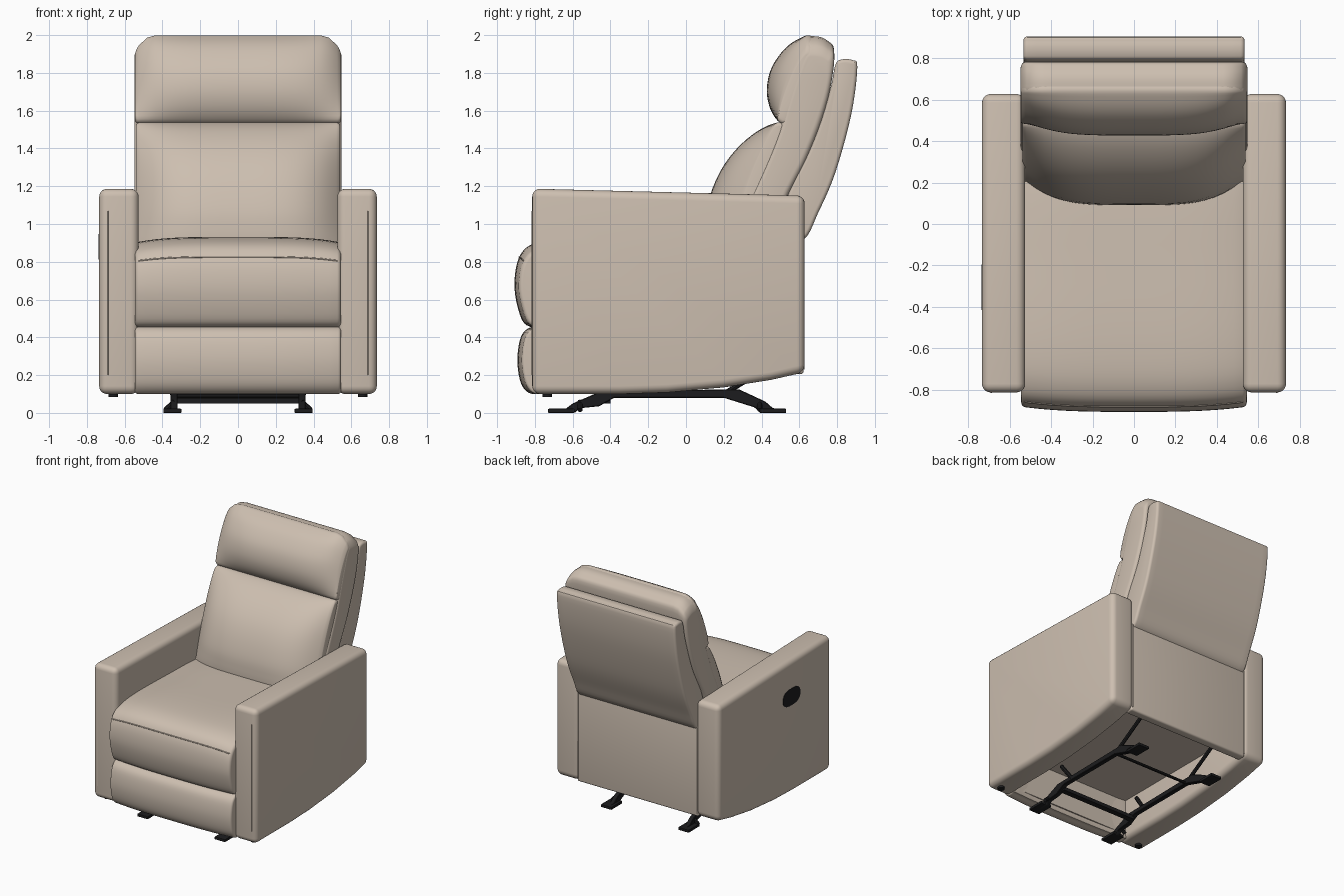
import bpy, bmesh, math
from mathutils import Vector

if "Cube" in bpy.data.objects:
    bpy.data.objects.remove(bpy.data.objects["Cube"], do_unlink=True)


def material(name, color, roughness):
    m = bpy.data.materials.new(name)
    m.use_nodes = True
    m.diffuse_color = (*color, 1)
    bsdf = m.node_tree.nodes["Principled BSDF"]
    bsdf.inputs["Base Color"].default_value = (*color, 1)
    bsdf.inputs["Roughness"].default_value = roughness
    return m


LEATHER = material("beige leather", (0.61, 0.52, 0.435), 0.6)
METAL = material("black metal", (0.012, 0.012, 0.013), 0.5)


def finish(name, bm, mat, angle=40):
    bmesh.ops.recalc_face_normals(bm, faces=bm.faces)
    mesh = bpy.data.meshes.new(name)
    bm.to_mesh(mesh)
    bm.free()
    mesh.materials.append(mat)
    ob = bpy.data.objects.new(name, mesh)
    bpy.context.collection.objects.link(ob)
    bpy.ops.object.select_all(action="DESELECT")
    ob.select_set(True)
    bpy.context.view_layer.objects.active = ob
    bpy.ops.object.shade_smooth_by_angle(angle=math.radians(angle))


def smooth_loop(points, steps=5):
    """Closed Catmull-Rom curve through 2D points."""
    pts = [Vector(p) for p in points]
    n, out = len(pts), []
    for i in range(n):
        a, b, c, d = (pts[(i + k) % n] for k in (-1, 0, 1, 2))
        for s in range(steps):
            t = s / steps
            out.append(0.5 * (2 * b + (c - a) * t + (2 * a - 5 * b + 4 * c - d) * t * t
                              + (3 * b - a - 3 * c + d) * t ** 3))
    return out


def ramp(value, lo, hi):
    return min(1, max(0, (value - lo) / (hi - lo)))


# Upholstery shaping: u runs 0 at the middle to 1 at either end
def plain(u, y, z):
    return y, z


def seat_crown(u, y, z):
    return (y + 0.025 * u ** 3 * ramp(-y, 0.5, 0.85),
            z - 0.03 * u ** 4 * ramp(z, 0.6, 0.9))


def round_top(u, y, z):
    return y, z - 0.085 * ramp(u, 0.78, 1) ** 2.5 * ramp(z, 1.6, 2.0)


def pinch(u, y, z):
    """Draw the pillow ends back to the slanted side seam."""
    seam = 0.35 + (z - 1.16) * 0.345
    y += 0.8 * u ** 4 * max(0, seam - y)
    return round_top(u, y, z)


def cushion(name, points, half, radius, shape):
    """Side profile (y, z) swept across x with rounded ends."""
    loop = smooth_loop(points)
    n = len(loop)
    area = sum(loop[i - 1].cross(loop[i]) for i in range(n))
    sign = 1 if area > 0 else -1
    inward = []
    for i in range(n):
        t = (loop[(i + 1) % n] - loop[i - 1]).normalized()
        inward.append(Vector((-t.y, t.x)) * sign)
    flat = half - radius
    stations = [(flat * k / 12, 0) for k in range(-12, 13)]
    ends = [(flat + radius * math.sin(a), radius * (1 - math.cos(a)))
            for a in (math.pi / 2 * k / 5 for k in range(1, 6))]
    stations = [(-x, d) for x, d in reversed(ends)] + stations + ends
    bm = bmesh.new()
    rings = [[bm.verts.new((x, *shape(abs(x) / half, *(p + v * d))))
              for p, v in zip(loop, inward)] for x, d in stations]
    for a, b in zip(rings, rings[1:]):
        for i in range(n):
            bm.faces.new((a[i - 1], a[i], b[i], b[i - 1]))
    bm.faces.new(rings[0])
    bm.faces.new(rings[-1])
    finish(name, bm, LEATHER)


def prism(name, points, x0, x1, mat, bevel=0.0, segments=4):
    """Side profile (y, z) extruded from x0 to x1 with bevelled edges."""
    bm = bmesh.new()
    face = bm.faces.new([bm.verts.new((x0, y, z)) for y, z in points])
    new = bmesh.ops.extrude_face_region(bm, geom=[face])["geom"]
    bmesh.ops.translate(bm, vec=(x1 - x0, 0, 0),
                        verts=[v for v in new if isinstance(v, bmesh.types.BMVert)])
    bmesh.ops.recalc_face_normals(bm, faces=bm.faces)
    if bevel:
        sharp = [e for e in bm.edges if e.calc_face_angle(0) > 0.5]
        bmesh.ops.bevel(bm, geom=sharp, offset=bevel, segments=segments,
                        profile=0.5, affect="EDGES", clamp_overlap=True)
    finish(name, bm, mat)


def box(name, lo, hi, mat, bevel=0.0):
    rect = [(lo[1], lo[2]), (hi[1], lo[2]), (hi[1], hi[2]), (lo[1], hi[2])]
    prism(name, rect, lo[0], hi[0], mat, bevel)


def rod(name, p, q, radius, mat, sides=8):
    p, q = Vector(p), Vector(q)
    bm = bmesh.new()
    bmesh.ops.create_cone(bm, cap_ends=True, segments=sides, radius1=radius,
                          radius2=radius, depth=(q - p).length)
    bm.transform((q - p).to_track_quat("Z", "Y").to_matrix().to_4x4())
    bmesh.ops.translate(bm, vec=(p + q) / 2, verts=bm.verts)
    finish(name, bm, mat)


# Seat, footrest and backrest cushions
cushion("seat_cushion", [(-0.75, 0.452), (-0.82, 0.454), (-0.872, 0.50), (-0.908, 0.66),
                         (-0.885, 0.82), (-0.80, 0.90), (-0.60, 0.93), (-0.20, 0.925),
                         (0.30, 0.90), (0.40, 0.80), (0.40, 0.50), (0.0, 0.47),
                         (-0.60, 0.455)], 0.545, 0.02, seat_crown)
cushion("footrest", [(-0.74, 0.14), (-0.77, 0.107), (-0.83, 0.105), (-0.875, 0.16),
                     (-0.893, 0.28), (-0.875, 0.40), (-0.83, 0.45), (-0.77, 0.45),
                     (-0.74, 0.42)], 0.545, 0.015, seat_crown)
cushion("lumbar_cushion", [(0.095, 1.0), (0.13, 1.16), (0.20, 1.31), (0.30, 1.43),
                           (0.42, 1.515), (0.52, 1.53), (0.53, 1.40), (0.42, 1.10),
                           (0.34, 0.86), (0.12, 0.85)], 0.54, 0.02, pinch)
cushion("headrest", [(0.52, 1.53), (0.455, 1.59), (0.428, 1.70), (0.45, 1.82),
                     (0.52, 1.925), (0.60, 1.982), (0.665, 1.994), (0.72, 1.90),
                     (0.62, 1.60)], 0.545, 0.02, pinch)
cushion("backrest_core", [(0.20, 0.85), (0.35, 1.16), (0.485, 1.48), (0.56, 1.76),
                          (0.62, 1.965), (0.68, 1.994), (0.75, 1.97), (0.785, 1.90),
                          (0.74, 1.62), (0.64, 1.35), (0.53, 1.13), (0.44, 0.88)],
        0.548, 0.03, round_top)
cushion("backrest_shell", [(0.79, 1.84), (0.82, 1.87), (0.88, 1.868), (0.907, 1.83),
                           (0.875, 1.58), (0.79, 1.27), (0.70, 1.06), (0.625, 0.92),
                           (0.50, 0.91), (0.54, 1.16), (0.67, 1.43), (0.76, 1.70)],
        0.535, 0.02, plain)

# Rear panel and hidden frame boards
box("rear_panel", (-0.545, 0.55, 0.205), (0.545, 0.622, 0.94), LEATHER, 0.015)
box("front_frame_board", (-0.54, -0.77, 0.14), (0.54, -0.73, 0.46), LEATHER)
box("seat_frame", (-0.54, -0.74, 0.42), (0.54, 0.56, 0.50), LEATHER)

ARM = [(-0.814, 0.10), (-0.814, 1.187), (0.628, 1.15), (0.628, 0.215),
       (0.45, 0.175), (0.20, 0.135), (-0.10, 0.108), (-0.35, 0.10)]
RUNNER = [(-0.73, 0), (-0.59, 0), (-0.56, 0.025), (-0.46, 0.035), (-0.38, 0.08),
          (0.20, 0.08), (0.36, 0.03), (0.40, 0), (0.53, 0), (0.53, 0.02), (0.46, 0.025),
          (0.42, 0.06), (0.28, 0.125), (-0.45, 0.115), (-0.60, 0.05), (-0.64, 0.02),
          (-0.73, 0.02)]

for side, s in (("left", 1), ("right", -1)):
    # Armrests with piped seams
    prism(side + "_arm", ARM, s * 0.526, s * 0.735, LEATHER, 0.042, 5)
    rod(side + "_arm_front_seam", (s * 0.69, -0.813, 0.2), (s * 0.69, -0.813, 1.07),
        0.004, LEATHER)
    rod(side + "_rear_seam", (s * 0.535, 0.622, 0.23), (s * 0.535, 0.622, 0.93),
        0.005, LEATHER)
    # Base runners, feet and linkage
    prism(side + "_runner", RUNNER, s * 0.32, s * 0.358, METAL, 0.004, 1)
    for end, y in (("front", -0.66), ("rear", 0.46)):
        box(f"{side}_{end}_foot", (s * 0.30, y - 0.07, 0), (s * 0.395, y + 0.07, 0.022),
            METAL, 0.004)
        brace_y = y * 0.85
        rod(f"{side}_{end}_brace", (s * 0.385, brace_y, 0.015), (s * 0.335, brace_y, 0.06),
            0.014, METAL)
    rod(side + "_rear_strut", (s * 0.34, 0.20, 0.10), (s * 0.34, 0.56, 0.32), 0.014, METAL)
    rod(side + "_front_link", (s * 0.345, -0.30, 0.10), (s * 0.36, -0.40, 0.24), 0.016, METAL)
    # Glide under the arm
    rod(side + "_glide", (s * 0.66, -0.735, 0.084), (s * 0.66, -0.735, 0.11), 0.026, METAL, 16)

# Cross bars joining the runners
box("front_cross_bar", (-0.335, -0.445, 0.05), (0.335, -0.40, 0.078), METAL)
rod("rear_cross_bar", (-0.335, 0.20, 0.09), (0.335, 0.20, 0.09), 0.011, METAL)

# Stitched seam following the seat front
seam = []
for k in range(-6, 7):
    u = k / 6.2
    y, z = seat_crown(abs(u), -0.8825, 0.825)
    seam.append((u * 0.545, y, z))
for k, (p, q) in enumerate(zip(seam, seam[1:])):
    rod(f"seat_front_seam_{k + 1}", p, q, 0.004, LEATHER)

# Rounded release handle on the outer right arm
def squared(v):
    return math.copysign(abs(v) ** 0.75, v)


oval = [(-0.305 + 0.11 * squared(math.cos(a)), 0.88 + 0.068 * squared(math.sin(a)))
        for a in (math.tau * k / 32 for k in range(32))]
prism("release_handle", oval, -0.732, -0.738, METAL)
